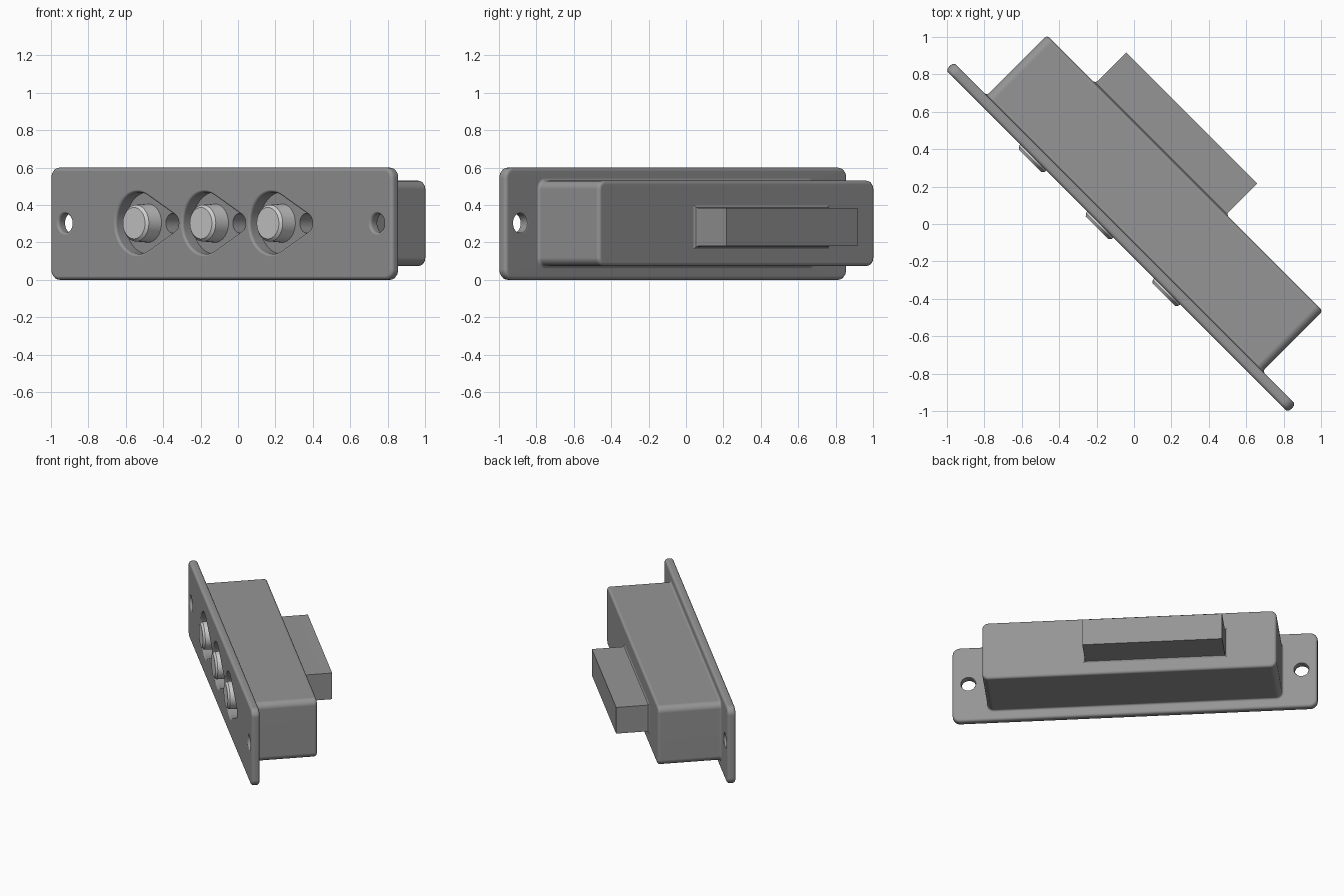
import bpy, bmesh, math
from mathutils import Matrix

if "Cube" in bpy.data.objects:
    bpy.data.objects.remove(bpy.data.objects["Cube"])

# Local frame: x along the panel, y into the panel; turned -45 degrees about z
TURN = Matrix.Rotation(-math.pi / 4, 4, 'Z')
ZC = 0.303

dark = bpy.data.materials.new("dark_grey")
dark.diffuse_color = (0.3, 0.3, 0.3, 1)
dark.use_nodes = True
dark.node_tree.nodes["Principled BSDF"].inputs["Base Color"].default_value = dark.diffuse_color


def shade(ob):
    bpy.ops.object.select_all(action='DESELECT')
    ob.select_set(True)
    bpy.context.view_layer.objects.active = ob
    bpy.ops.object.shade_smooth_by_angle(angle=math.radians(32))
    m = ob.modifiers.new("flat_faces", 'WEIGHTED_NORMAL')
    m.keep_sharp = True


def loft(name, layers, smooth=True, mat=None):
    """Skin a list of (outline [(x, z)...], y) sections and cap both ends."""
    bm = bmesh.new()
    rings = [[bm.verts.new((x, y, z)) for x, z in pts] for pts, y in layers]
    n = len(rings[0])
    for a, b in zip(rings, rings[1:]):
        for i in range(n):
            j = (i + 1) % n
            bm.faces.new((a[i], a[j], b[j], b[i]))
    bm.faces.new(rings[0])
    bm.faces.new(rings[-1])
    bmesh.ops.recalc_face_normals(bm, faces=bm.faces)
    bm.transform(TURN)
    me = bpy.data.meshes.new(name)
    bm.to_mesh(me)
    bm.free()
    ob = bpy.data.objects.new(name, me)
    bpy.context.collection.objects.link(ob)
    if mat:
        me.materials.append(mat)
    if smooth:
        shade(ob)
    return ob


def arc(cx, cz, r, a0, a1, n):
    return [(cx + r * math.cos(a0 + (a1 - a0) * i / n),
             cz + r * math.sin(a0 + (a1 - a0) * i / n)) for i in range(n + 1)]


def circle(cx, r, n=40):
    return arc(cx, ZC, r, 0, math.tau, n)[:-1]


def rounded(hw, hh, r, inset=0.0, cz=0.3, n=6):
    pts = []
    for k, (sx, sz) in enumerate(((1, 1), (-1, 1), (-1, -1), (1, -1))):
        pts += arc(sx * (hw - r), cz + sz * (hh - r), r - inset,
                   k * math.pi / 2, (k + 1) * math.pi / 2, n)
    return pts


def teardrop(cx, grow=0.0, big=0.165, tip=0.05, dist=0.255):
    a = math.acos((big - tip) / dist)
    return (arc(cx, ZC, big + grow, a, math.tau - a, 36)
            + arc(cx + dist, ZC, tip + grow, -a, a, 12))


# Quarter-round steps used for edge roundings: (inset, depth) factors
ROUND = [(1 - math.sin(t * math.pi / 8), 1 - math.cos(t * math.pi / 8)) for t in range(5)]
EDGE = [(1 - math.sin(t * math.pi / 8), 1 - math.cos(t * math.pi / 8)) for t in range(4, -1, -1)]
EDGE = [(d, i) for d, i in ((b, a) for a, b in EDGE)][::-1]

# Casing: face plate and rear housing as one skin
F, P, B = -0.13, -0.07, 0.385
e, g = 0.02, 0.015


def plate(i):
    return rounded(1.293, 0.3, 0.055, i)


def body(i):
    return rounded(1.043, 0.228, 0.045, i, cz=0.302)


TURNS = [t * math.pi / 8 for t in range(5)]
layers = [(plate(e * (1 - math.sin(t))), F + e * (1 - math.cos(t))) for t in TURNS]
layers += [(plate(e * (1 - math.cos(t))), P - e * (1 - math.sin(t))) for t in TURNS]
layers += [(body(-g * (1 - math.sin(t))), P + g * (1 - math.cos(t))) for t in TURNS]
layers += [(body(e * (1 - math.cos(t))), B - e * (1 - math.sin(t))) for t in TURNS]
casing = loft("casing", layers, False, dark)

# Cutters: button recesses, indicator holes and screw holes with soft rims
FLOOR = -0.05
BUTTONS = [-0.632 + 0.506 * k for k in range(3)]
RIM = [(0.02, F - 0.02), (0.015, F - 0.0005), (0.0075, F + 0.002),
       (0.002, F + 0.0075), (0, F + 0.015)]
cutters = []
for x in BUTTONS:
    cutters.append(loft("recess_cutter",
                        [(teardrop(x, gr), y) for gr, y in RIM + [(0, FLOOR)]], False, dark))
    cutters.append(loft("indicator_cutter",
                        [(circle(x + 0.19, 0.053), y) for y in (FLOOR - 0.01, 0.06)], False, dark))
for s in (-1, 1):
    back = [(0, P - 0.012), (0.004, P - 0.004), (0.012, P + 0.0005), (0.012, P + 0.02)]
    cutters.append(loft("screw_cutter",
                        [(circle(s * 1.18, 0.05 + gr), y) for gr, y in RIM + back], False, dark))
for c in cutters:
    c.hide_render = True
    m = casing.modifiers.new("cut", 'BOOLEAN')
    m.operation = 'DIFFERENCE'
    m.solver = 'EXACT'
    m.object = c
bpy.context.view_layer.update()
cut_mesh = bpy.data.meshes.new_from_object(
    casing.evaluated_get(bpy.context.evaluated_depsgraph_get()))
casing.modifiers.clear()
casing.data = cut_mesh
for c in cutters:
    bpy.data.objects.remove(c, do_unlink=True)
shade(casing)

# Push buttons with chamfered caps, lighter than the casing
for k, x in enumerate(BUTTONS):
    loft(f"button_{k + 1}", [(circle(x, r), y) for r, y in
         ((0.084, -0.155), (0.098, -0.14), (0.1, -0.1), (0.104, FLOOR + 0.005))])


# Rear connector block with a small flare where it meets the housing
def block(f):
    return [(-0.183 + sx * (0.495 + f), 0.282 + sz * (0.102 + f))
            for sx, sz in ((1, 1), (-1, 1), (-1, -1), (1, -1))]


loft("connector_block", [(block(0.015), B - 0.01), (block(0.015), B),
                         (block(0.004), B + 0.006), (block(0), B + 0.018),
                         (block(0), 0.62)], True, dark)
